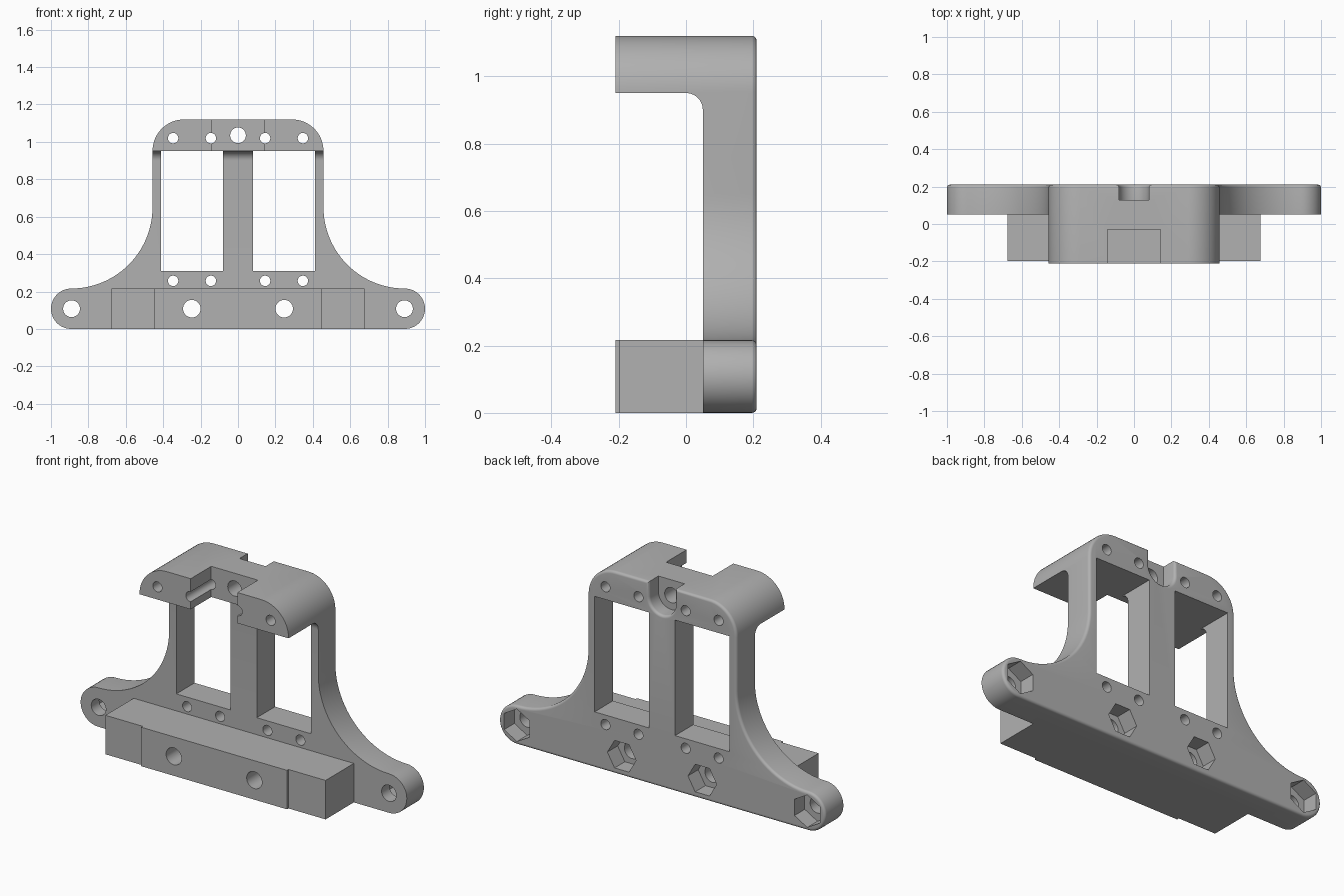
import bpy, bmesh, math
from mathutils import Vector

if "Cube" in bpy.data.objects:
    bpy.data.objects.remove(bpy.data.objects["Cube"])

grey = bpy.data.materials.new("plain grey")
grey.diffuse_color = (0.44, 0.44, 0.44, 1)
grey.use_nodes = True
grey.node_tree.nodes["Principled BSDF"].inputs["Base Color"].default_value = grey.diffuse_color


def arc(cx, cz, r, a0, a1, n):
    """Points on an arc, angles in degrees, both ends included."""
    return [(cx + r * math.cos(math.radians(a0 + (a1 - a0) * i / n)),
             cz + r * math.sin(math.radians(a0 + (a1 - a0) * i / n))) for i in range(n + 1)]


def inset(pts, d):
    """Move a counter-clockwise outline inwards by d."""
    out = []
    for i, p in enumerate(pts):
        p, a, b = Vector(p), Vector(pts[i - 1]), Vector(pts[(i + 1) % len(pts)])
        e, f = (p - a).normalized(), (b - p).normalized()
        n1, n2 = Vector((-e.y, e.x)), Vector((-f.y, f.x))
        out.append(p + (n1 + n2) * (d / (1 + n1.dot(n2))))
    return out


def prism(name, pts, rings, along_x=False):
    """Loft an outline through rings of (depth, inset)."""
    bm = bmesh.new()
    loops = []
    for depth, d in rings:
        loops.append([bm.verts.new((depth, u, w) if along_x else (u, depth, w))
                      for u, w in inset(pts, d)])
    n = len(pts)
    for a, b in zip(loops, loops[1:]):
        for i in range(n):
            bm.faces.new((a[i], a[(i + 1) % n], b[(i + 1) % n], b[i]))
    bm.faces.new(loops[0])
    bm.faces.new(loops[-1])
    bmesh.ops.recalc_face_normals(bm, faces=bm.faces)
    me = bpy.data.meshes.new(name)
    bm.to_mesh(me)
    bm.free()
    me.materials.append(grey)
    ob = bpy.data.objects.new(name, me)
    bpy.context.collection.objects.link(ob)
    return ob


def box(name, x0, x1, y0, y1, z0, z1):
    return prism(name, [(x0, z0), (x1, z0), (x1, z1), (x0, z1)], [(y0, 0), (y1, 0)])


def combine(target, tool, operation='DIFFERENCE'):
    mod = target.modifiers.new(tool.name, 'BOOLEAN')
    mod.operation, mod.solver, mod.object = operation, 'EXACT', tool
    bpy.context.view_layer.objects.active = target
    bpy.ops.object.modifier_apply(modifier=mod.name)
    bpy.data.objects.remove(tool)


def hole(x, z, r, y0=-0.4, y1=0.4, sides=32, turn=0):
    pts = arc(x, z, r, turn, turn + 360, sides)[:-1]
    combine(bracket, prism("hole_cutter", pts, [(y0, 0), (y1, 0)]))


# Bracket outline: round feet, concave flanks, rounded shoulders
E, R, H, W = 0.892, 0.108, 1.12, 0.457
C = E - W
right = (arc(E, R, R, -90, 90, 20)
         + arc(E, 2 * R + C, C, 270, 180, 24)[1:]
         + arc(W - 0.168, H - 0.168, 0.168, 0, 90, 16))
outline = right + [(-x, z) for x, z in reversed(right)]
ROUND = [(0.195 + 0.015 * math.sin(t), 0.015 * (1 - math.cos(t)))
         for t in (math.radians(18 * i) for i in range(6))]
bracket = prism("bracket", outline, [(-0.21, 0)] + ROUND)

# Clear the front below the top block, leaving a fillet under it
front = [(-0.3, -0.1), (0.05, -0.1)] + arc(0, 0.9, 0.05, 0, 90, 10) + [(-0.3, 0.95)]
combine(bracket, prism("front_cutter", front, [(-1.2, 0), (1.2, 0)], along_x=True))

# Two windows between the posts
for s in (-1, 1):
    a, b = sorted((s * 0.08, s * 0.413))
    combine(bracket, box("window_cutter", a, b, -0.4, 0.4, 0.31, 0.95))

# Lower bar with a slightly raised middle
combine(bracket, box("bar", -0.675, 0.675, -0.197, 0.1, 0, 2 * R), 'UNION')
combine(bracket, box("bar_middle", -0.447, 0.447, -0.21, 0.08, 0, 2 * R), 'UNION')

# Notch in the top block
combine(bracket, box("notch_cutter", -0.143, 0.143, -0.4, -0.03, 0.8, 1.3))

# Open-topped recess with a rounded rim at the back
slot = arc(0, 1.035, 0.08, 180, 360, 24) + [(0.08, 1.3), (-0.08, 1.3)]
combine(bracket, prism("recess_cutter", slot,
                       [(0.127, 0)] + [(y, -d) for y, d in ROUND] + [(0.3, -0.015)]))

# Bolt holes and hexagonal nut pockets
hole(0, 1.035, 0.042)
for s in (-1, 1):
    for x in (0.145, 0.347):
        hole(s * x, 0.257, 0.028, sides=24)
        hole(s * x, 1.02, 0.028, sides=24)
    hole(s * 0.89, R, 0.045)
    hole(s * 0.247, R, 0.047)
    hole(s * 0.89, R, 0.09, y0=0.12, sides=6, turn=30)
    hole(s * 0.247, R, 0.088, y0=0.12, sides=6)

bpy.ops.object.select_all(action='DESELECT')
bracket.select_set(True)
bpy.context.view_layer.objects.active = bracket
bpy.ops.object.shade_smooth_by_angle(angle=math.radians(30))
